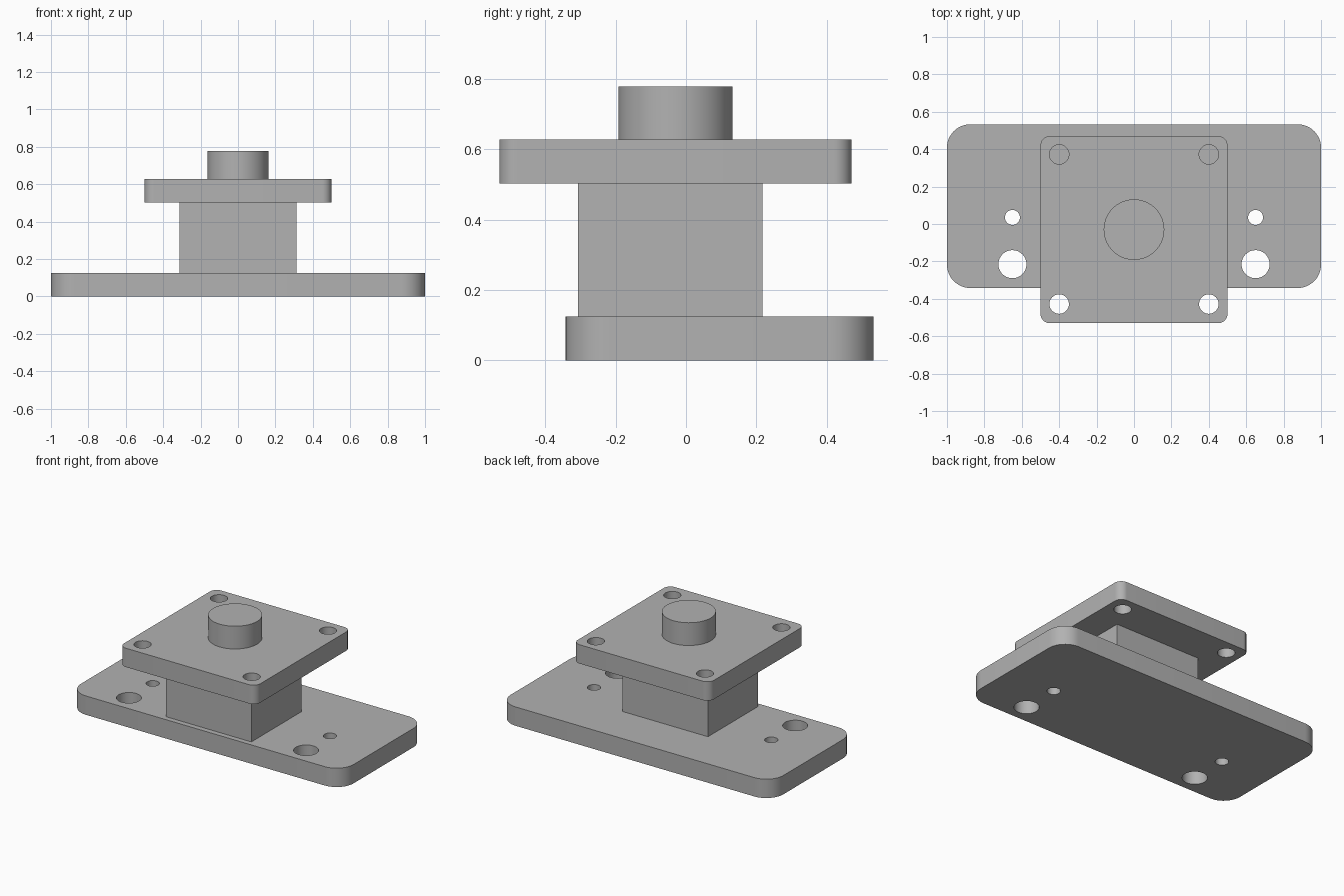
import bpy, bmesh
from math import pi, sin, cos, radians

cube = bpy.data.objects.get("Cube")
if cube:
    bpy.data.objects.remove(cube, do_unlink=True)

STEEL = (0.445, 0.445, 0.445, 1)
steel = bpy.data.materials.new("grey steel")
steel.use_nodes = True
steel.diffuse_color = STEEL
steel.node_tree.nodes["Principled BSDF"].inputs["Base Color"].default_value = STEEL


def arc(cx, cy, r, start, sweep, steps):
    return [(cx + r * cos(start + sweep * i / steps),
             cy + r * sin(start + sweep * i / steps)) for i in range(steps + 1)]


def rectangle(x, y0, y1, r=0):
    """Outline symmetric in x, with optional rounded corners."""
    corners = [(x - r, y1 - r), (r - x, y1 - r), (r - x, y0 + r), (x - r, y0 + r)]
    if not r:
        return corners
    return [p for k, (cx, cy) in enumerate(corners)
            for p in arc(cx, cy, r, k * pi / 2, pi / 2, 12)]


def circle(cx, cy, r):
    return arc(cx, cy, r, 0, 2 * pi, 64)[:-1]


def prism(name, outlines, z0, z1):
    """Extrude closed outlines from z0 up to z1."""
    bm = bmesh.new()
    for outline in outlines:
        face = bm.faces.new([bm.verts.new((x, y, z0)) for x, y in outline])
        up = bmesh.ops.extrude_face_region(bm, geom=[face], use_keep_orig=True)
        for v in up["geom"]:
            if isinstance(v, bmesh.types.BMVert):
                v.co.z = z1
    bmesh.ops.recalc_face_normals(bm, faces=bm.faces)
    mesh = bpy.data.meshes.new(name)
    bm.to_mesh(mesh)
    bm.free()
    mesh.materials.append(steel)
    obj = bpy.data.objects.new(name, mesh)
    bpy.context.collection.objects.link(obj)
    return obj


def finish(obj):
    bpy.ops.object.select_all(action="DESELECT")
    obj.select_set(True)
    bpy.context.view_layer.objects.active = obj
    for mod in list(obj.modifiers):
        bpy.ops.object.modifier_apply(modifier=mod.name)
    bpy.ops.object.shade_smooth_by_angle(angle=radians(30))


def drilled_plate(name, outline, z0, z1, holes):
    """Plate with through holes, each mirrored in x."""
    plate = prism(name, [outline], z0, z1)
    drills = prism(name + "_drills",
                   [circle(s * x, y, r) for x, y, r in holes for s in (-1, 1)],
                   z0 - 0.1, z1 + 0.1)
    drills.hide_render = True
    cut = plate.modifiers.new("holes", "BOOLEAN")
    cut.operation = "DIFFERENCE"
    cut.solver = "EXACT"
    cut.object = drills
    finish(plate)
    bpy.data.objects.remove(drills, do_unlink=True)


# Plates
drilled_plate("base_plate", rectangle(1, -0.342, 0.533, 0.125), 0, 0.125,
              [(0.65, 0.035, 0.04), (0.65, -0.215, 0.075)])
drilled_plate("top_plate", rectangle(0.5, -0.53, 0.47, 0.05), 0.502, 0.627,
              [(0.4, 0.372, 0.052), (0.4, -0.428, 0.052)])

# Column between the plates and the round boss on top
finish(prism("column", [rectangle(0.313, -0.307, 0.217)], 0.125, 0.502))
finish(prism("boss", [circle(0, -0.03, 0.162)], 0.627, 0.778))
